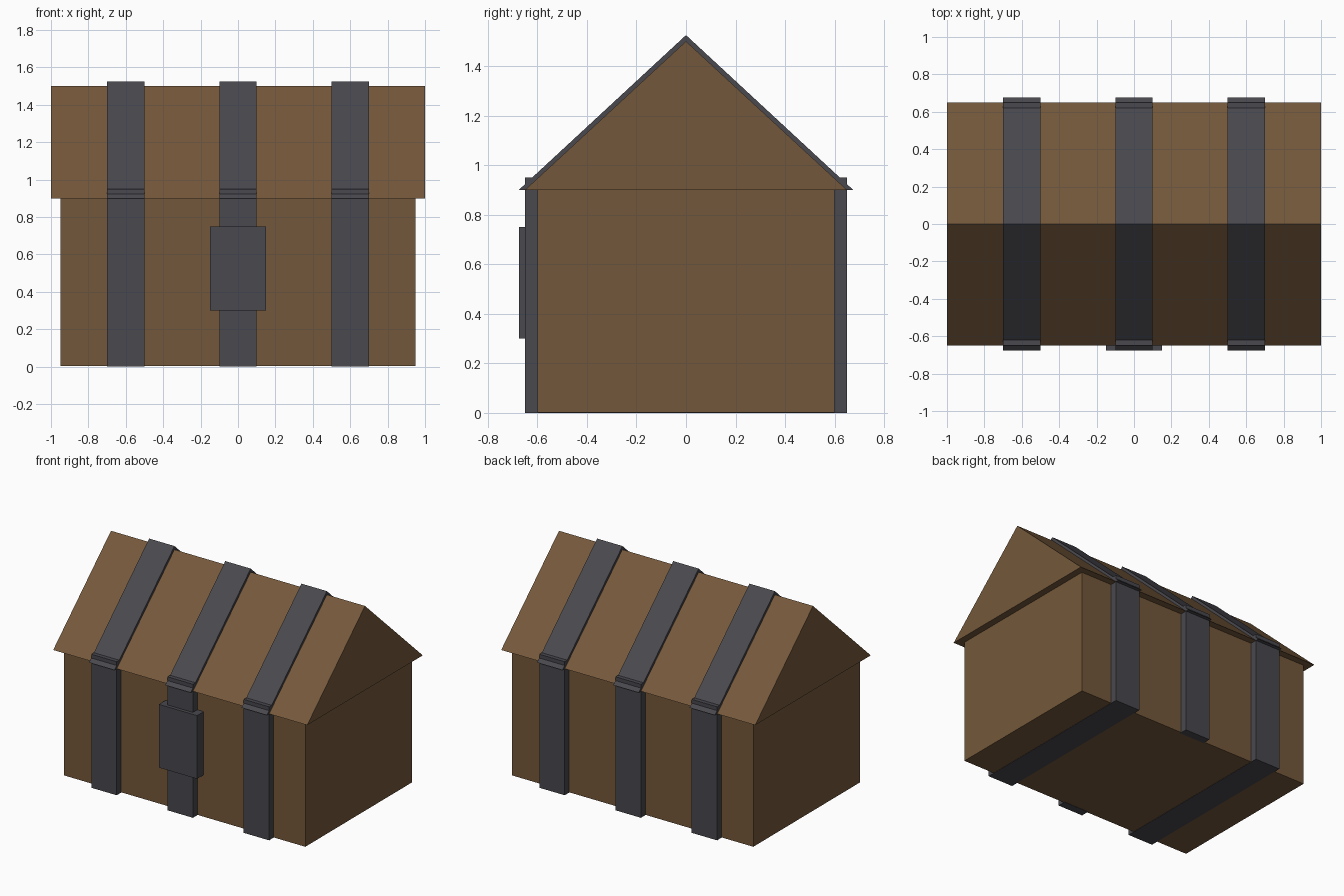
import bpy, bmesh

if "Cube" in bpy.data.objects:
    bpy.data.objects.remove(bpy.data.objects["Cube"])


def material(name, rgb):
    m = bpy.data.materials.new(name)
    m.diffuse_color = (*rgb, 1)
    m.use_nodes = True
    m.node_tree.nodes["Principled BSDF"].inputs["Base Color"].default_value = m.diffuse_color
    return m


WOOD = material("brown wood", (0.175, 0.097, 0.043))
IRON = material("dark iron", (0.065, 0.065, 0.077))


def extrude_x(name, profile, x0, x1, mat):
    """Solid made from a (y, z) outline swept from x0 to x1."""
    bm = bmesh.new()
    face = bm.faces.new([bm.verts.new((x0, y, z)) for y, z in profile])
    swept = bmesh.ops.extrude_face_region(bm, geom=[face])["geom"]
    verts = [v for v in swept if isinstance(v, bmesh.types.BMVert)]
    bmesh.ops.translate(bm, verts=verts, vec=(x1 - x0, 0, 0))
    bmesh.ops.recalc_face_normals(bm, faces=bm.faces)
    mesh = bpy.data.meshes.new(name)
    bm.to_mesh(mesh)
    bm.free()
    mesh.materials.append(mat)
    obj = bpy.data.objects.new(name, mesh)
    bpy.context.collection.objects.link(obj)
    return obj


def rect(y0, y1, z0, z1):
    return [(y0, z0), (y1, z0), (y1, z1), (y0, z1)]


# Chest box and gabled lid
extrude_x("chest_body", rect(-0.6, 0.6, 0.002, 0.9), -0.95, 0.95, WOOD)
extrude_x("lid", [(-0.65, 0.9), (0.65, 0.9), (0, 1.5)], -1, 1, WOOD)

# Three iron straps round the box and over the lid
for place, x in (("left", -0.6), ("middle", 0), ("right", 0.6)):
    x0, x1 = x - 0.1, x + 0.1
    extrude_x(place + "_lid_strap", [(-0.675, 0.9), (0.675, 0.9), (0, 1.525)], x0, x1, IRON)
    if x:
        extrude_x(place + "_body_strap", rect(-0.65, 0.65, 0, 0.95), x0, x1, IRON)
    else:
        for side, y in (("front", -0.62), ("back", 0.62)):
            extrude_x(f"{place}_{side}_strap", rect(y - 0.03, y + 0.03, 0, 0.95), x0, x1, IRON)

# Lock plate
extrude_x("lock_plate", rect(-0.675, -0.6, 0.3, 0.75), -0.15, 0.15, IRON)
